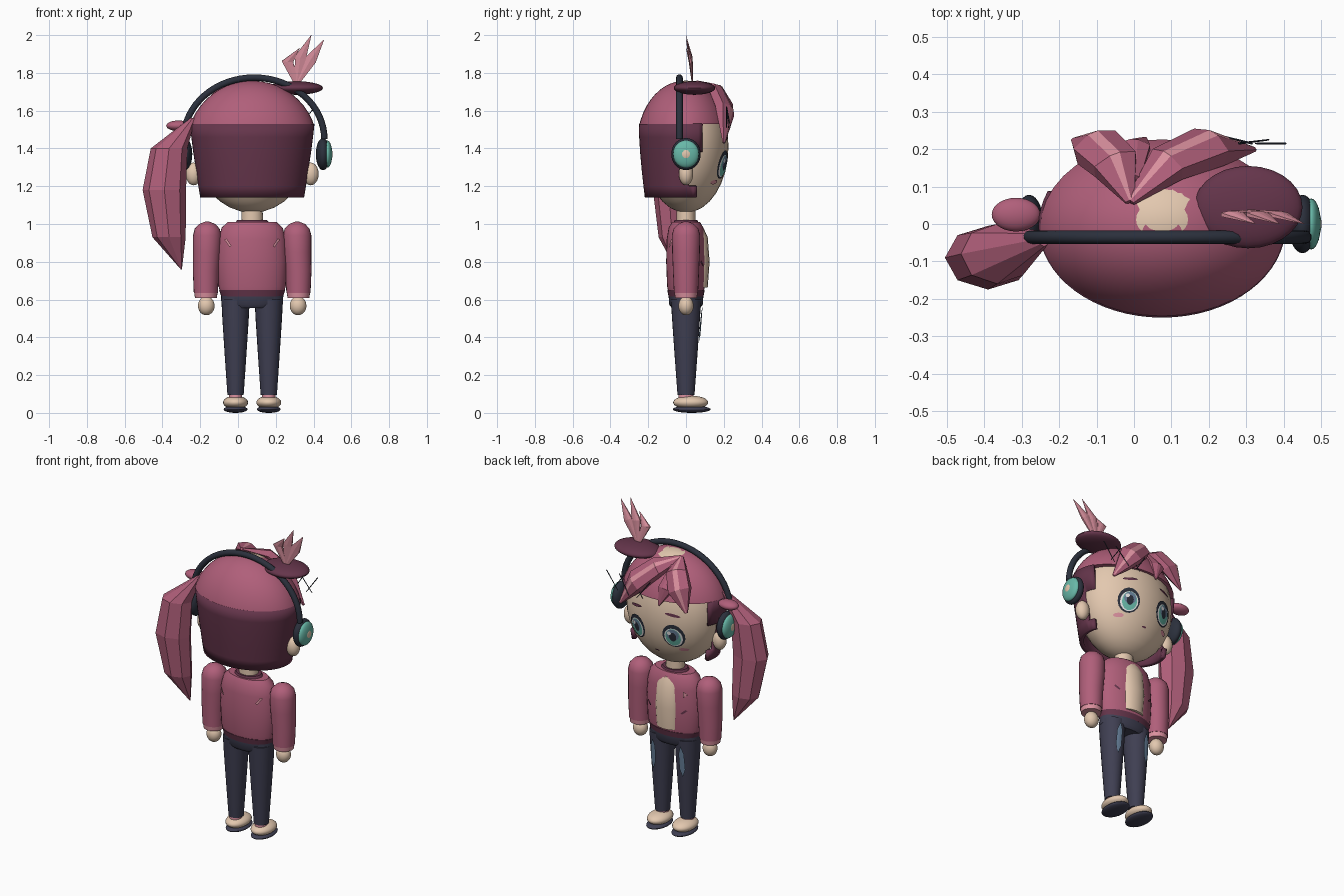
import bpy, bmesh
from math import sin, cos, pi, sqrt, radians
from mathutils import Vector

if "Cube" in bpy.data.objects:
    bpy.data.objects.remove(bpy.data.objects["Cube"])

CX = 0.075  # middle of the figure


def material(name, code):
    chan = [int(code[i:i + 2], 16) / 255 for i in (0, 2, 4)]
    col = [c / 12.92 if c < 0.04 else ((c + 0.055) / 1.055) ** 2.4 for c in chan] + [1]
    m = bpy.data.materials.new(name)
    m.use_nodes = True
    m.diffuse_color = col
    m.node_tree.nodes["Principled BSDF"].inputs["Base Color"].default_value = col
    return m


ROSE, PLUM = material("rose", "B05F7A"), material("plum", "65354B")
CREAM, NAVY = material("cream", "E3C8AF"), material("navy", "3F3F52")
COAL, TEAL = material("charcoal", "2B303C"), material("teal", "68B8A8")
PINK, SLATE = material("light pink", "DB919F"), material("slate blue", "67809A")
WHITE = material("white", "F2F2F2")


def finish(name, bm, mats, smooth=True):
    bmesh.ops.recalc_face_normals(bm, faces=bm.faces)
    me = bpy.data.meshes.new(name)
    bm.to_mesh(me)
    bm.free()
    ob = bpy.data.objects.new(name, me)
    bpy.context.collection.objects.link(ob)
    for m in mats:
        me.materials.append(m)
    if smooth:
        bpy.ops.object.select_all(action='DESELECT')
        ob.select_set(True)
        bpy.context.view_layer.objects.active = ob
        bpy.ops.object.shade_smooth_by_angle(angle=radians(40))
    return ob


def skin(bm, rings, caps=True):
    """Join rings of points into a tube."""
    loops = [[bm.verts.new(p) for p in r] for r in rings]
    n = len(loops[0])
    for a, b in zip(loops, loops[1:]):
        for i in range(n):
            f = bm.faces.new((a[i], a[(i + 1) % n], b[(i + 1) % n], b[i]))
            f.material_index = 1 if i == 0 else 0
    if caps:
        bm.faces.new(loops[0])
        bm.faces.new(loops[-1])


def loft(name, mat, rings, n=24, smooth=True):
    """Horizontal elliptical rings: x, y, z, half width, half depth."""
    bm = bmesh.new()
    skin(bm, [[(x + rx * cos(2 * pi * i / n), y + ry * sin(2 * pi * i / n), z)
               for i in range(n)] for x, y, z, rx, ry in rings])
    return finish(name, bm, [mat, mat], smooth)


def sweep(name, mats, path, radii, ref, flat=0.6):
    """Faceted lock along a path, with a narrow strip on its outer ridge."""
    bm, pts, rings = bmesh.new(), [Vector(p) for p in path], []
    for i, (p, r) in enumerate(zip(pts, radii)):
        t = (pts[min(i + 1, len(pts) - 1)] - pts[max(i - 1, 0)]).normalized()
        n = Vector(ref)
        n = (n - t * n.dot(t)).normalized()
        b = t.cross(n)
        rings.append([p + r * (b * cos(radians(a)) + n * sin(radians(a)) * flat)
                      for a in (78, 102, 150, 210, 270, 330, 390)])
    skin(bm, rings)
    return finish(name, bm, mats, False)


def ball(name, mat, c, r):
    bm = bmesh.new()
    bmesh.ops.create_uvsphere(bm, u_segments=28, v_segments=16, radius=1)
    for v in bm.verts:
        v.co = Vector(c) + Vector([a * b for a, b in zip(v.co, r)])
    return finish(name, bm, [mat])


def patch(name, mat, surf, x, z, rx, rz, lift=0.004, tilt=0, n=16):
    """Thin painted plate that follows a surface y = surf(x, z)."""
    bm, loops, s = bmesh.new(), [], 1 if lift > 0 else -1
    for k in (0.02, 0.5, 1):
        ring = []
        for i in range(n):
            a = 2 * pi * (i + 0.5) / n
            u, w = k * rx * cos(a), k * rz * sin(a)
            px, pz = x + u * cos(tilt) - w * sin(tilt), z + u * sin(tilt) + w * cos(tilt)
            ring.append((px, s * surf(px, pz) + lift, pz))
        loops.append(ring)
    skin(bm, loops, False)
    bm.normal_update()
    if sum(f.normal.y for f in bm.faces) * s < 0:
        bmesh.ops.reverse_faces(bm, faces=bm.faces)
    return finish(name, bm, [mat, mat])


def face_y(x, z):
    return 0.225 * sqrt(max(0.01, 1 - ((x - CX) / 0.305) ** 2 - ((z - 1.41) / 0.35) ** 2))


def torso_y(x, z):
    return 0.105 * sqrt(max(0.01, 1 - ((x - CX) / 0.185) ** 2))


# Head and neck
ball("head", CREAM, (CX, 0, 1.41), (0.305, 0.225, 0.35))
loft("neck", CREAM, [(CX, 0, 0.98, 0.058, 0.05), (CX, 0, 1.1, 0.055, 0.05)])

# Hair cap: upper part of an ellipsoid
bm = bmesh.new()
bmesh.ops.create_uvsphere(bm, u_segments=40, v_segments=24, radius=1)
for v in bm.verts:
    v.co = Vector((CX + 0.345 * v.co.x, -0.01 + 0.25 * v.co.y, 1.42 + 0.338 * v.co.z))
cut = bmesh.ops.bisect_plane(bm, geom=bm.verts[:] + bm.edges[:] + bm.faces[:],
                             plane_co=(0, 0, 1.53), plane_no=(0, 0, 1), clear_inner=True)
bmesh.ops.contextual_create(bm, geom=[e for e in cut["geom_cut"] if isinstance(e, bmesh.types.BMEdge)])
finish("hair_cap", bm, [ROSE])

# Back hair: tapered shell, open at the face with a stepped edge
bm = bmesh.new()
N = 64
levels = [(1.53, 0.33, 0.245), (1.46, 0.322, 0.243), (1.38, 0.312, 0.238),
          (1.29, 0.298, 0.23), (1.2, 0.285, 0.22), (1.14, 0.275, 0.213)]
skin(bm, [[(CX + rx * cos(2 * pi * i / N), -0.005 + ry * sin(2 * pi * i / N), z)
           for i in range(N)] for z, rx, ry in levels], False)
front = []
for f in bm.faces:
    f.material_index = 0
    c = f.calc_center_median()
    if c.y > (0.085 if c.z > 1.38 else 0.02 if c.z > 1.2 else 0.055):
        front.append(f)
bmesh.ops.delete(bm, geom=front, context='FACES')
shell = finish("back_hair", bm, [PLUM])
mod = shell.modifiers.new("thickness", 'SOLIDIFY')
mod.thickness, mod.offset = 0.025, -1

# Fringe locks
sweep("fringe_right", [ROSE, PINK], [(-0.01, 0.06, 1.75), (-0.05, 0.16, 1.7), (-0.1, 0.205, 1.62), (-0.16, 0.225, 1.5)],
      (0.015, 0.07, 0.075, 0.01), (-0.2, 1, 0.6))
sweep("fringe_left", [ROSE, PINK], [(-0.01, 0.06, 1.75), (0.09, 0.16, 1.7), (0.2, 0.205, 1.6), (0.32, 0.2, 1.43)],
      (0.015, 0.065, 0.075, 0.01), (0.2, 1, 0.6))
sweep("fringe_middle", [ROSE, ROSE], [(0.0, 0.12, 1.72), (0.0, 0.2, 1.6), (0.03, 0.23, 1.5)],
      (0.02, 0.05, 0.005), (0, 1, 0.4))

# Loose dark strands by the fringe
for i in range(6):
    x, lean = 0.14 + 0.045 * i, 0.04 * (-1) ** i
    sweep("loose_strand", [COAL, COAL], [(x - lean, 0.215, 1.62), (x + lean, 0.235 - 0.01 * (i % 3), 1.51)],
          (0.003, 0.002), (0, 1, 0), 1)

# Side ponytail and its tie
loft("ponytail", ROSE, [(-0.24, -0.04, 1.56, 0.015, 0.02), (-0.365, -0.08, 1.4, 0.097, 0.08),
                        (-0.39, -0.09, 1.18, 0.115, 0.085), (-0.365, -0.075, 0.93, 0.088, 0.07),
                        (-0.3, -0.05, 0.76, 0.003, 0.003)], 8, False)
ball("hair_tie", ROSE, (-0.315, 0.025, 1.52), (0.065, 0.045, 0.028))

# Small hat with leaf plumes
ball("hat", PLUM, (0.305, 0.045, 1.72), (0.145, 0.11, 0.036))
for mid, tip in (((0.262, 1.86), (0.325, 1.93)), ((0.33, 1.88), (0.388, 2.0)), ((0.385, 1.87), (0.455, 1.975))):
    sweep("plume", [PINK, PINK], [(0.31, 0.035, 1.74), (mid[0], 0.025, mid[1]), (tip[0], 0.0, tip[1])],
          (0.012, 0.035, 0.001), (0, 1, 0), 0.3)

# Headphone band
arc = bpy.data.curves.new("headphone_band", 'CURVE')
arc.dimensions, arc.bevel_depth, arc.bevel_resolution = '3D', 0.018, 3
line = arc.splines.new('POLY')
line.points.add(32)
for i, p in enumerate(line.points):
    a = pi * i / 32
    p.co = (0.085 + 0.372 * cos(a), -0.035, 1.45 + 0.325 * sin(a), 1)
arc.materials.append(COAL)
bpy.context.collection.objects.link(bpy.data.objects.new("headphone_band", arc))

# Paired parts
for s, side in ((-1, "right_"), (1, "left_")):
    # Headphone cups and ears
    ball(side + "ear_cup", COAL, (0.085 + s * 0.365, 0, 1.37), (0.038, 0.078, 0.085))
    ball(side + "cup_disc", TEAL, (0.085 + s * 0.388, 0, 1.37), (0.026, 0.068, 0.072))
    ball(side + "cup_centre", CREAM, (0.085 + s * 0.4, 0, 1.37), (0.016, 0.034, 0.036))
    ball(side + "ear", CREAM, (CX + s * 0.31, 0, 1.265), (0.042, 0.038, 0.06))

    # Eyes, brows and cheeks
    ex = CX + s * 0.125
    patch(side + "eye_rim", COAL, face_y, ex, 1.315, 0.064, 0.076)
    patch(side + "eye_white", WHITE, face_y, ex, 1.307, 0.052, 0.06, 0.006)
    patch(side + "iris", TEAL, face_y, ex, 1.308, 0.043, 0.056, 0.008)
    patch(side + "iris_shade", SLATE, face_y, ex, 1.325, 0.035, 0.036, 0.009)
    patch(side + "pupil", COAL, face_y, ex, 1.312, 0.02, 0.03, 0.0105)
    patch(side + "eye_glint", WHITE, face_y, ex + 0.018, 1.336, 0.012, 0.012, 0.012)
    patch(side + "brow", PLUM, face_y, ex, 1.45, 0.045, 0.009, 0.005, -s * 0.15)
    patch(side + "cheek", PINK, face_y, CX + s * 0.165, 1.222, 0.026, 0.012)

    # Arms
    ax = CX + s * 0.24
    loft(side + "sleeve", ROSE, [(ax + dx * s, 0, z, r, r) for dx, z, r in
         ((0.005, 0.635, 0.064), (0.005, 0.75, 0.069), (0, 0.85, 0.073), (-0.002, 0.94, 0.075),
          (-0.002, 0.975, 0.066), (-0.002, 1.0, 0.042), (-0.002, 1.012, 0.012))])
    loft(side + "cuff", PINK, [(ax + 0.005 * s, 0, 0.608, 0.058, 0.058), (ax + 0.005 * s, 0, 0.64, 0.062, 0.062)])
    ball(side + "hand", CREAM, (ax + 0.003 * s, 0, 0.567), (0.044, 0.04, 0.05))

    # Legs and shoes
    lx = CX + s * 0.088
    loft(side + "trouser_leg", NAVY, [(lx, 0, 0.095, 0.043, 0.045), (lx, 0, 0.3, 0.057, 0.06),
                                      (lx, 0, 0.5, 0.07, 0.074), (lx, 0, 0.6, 0.075, 0.08)])
    loft(side + "ankle", PINK, [(lx, 0, 0.06, 0.035, 0.042), (lx, 0, 0.105, 0.035, 0.04)])
    ball(side + "shoe", CREAM, (lx, 0.025, 0.055), (0.066, 0.093, 0.036))
    ball(side + "sole", NAVY, (lx, 0.03, 0.019), (0.063, 0.1, 0.019))

    def leg_y(x, z):
        r = 0.038 + 0.073 * z
        return r * 1.05 * sqrt(max(0.01, 1 - ((x - lx) / r) ** 2))
    patch(side + "trouser_fade", SLATE, leg_y, lx + s * 0.012, 0.47, 0.02, 0.1, 0.005, 0.03 * s, 6)

    # Jacket marks, back and front
    patch(side + "back_mark", PINK, torso_y, CX + s * 0.128, 0.9, 0.009, 0.034, -0.006, -s * 0.6, 4)
    patch(side + "front_mark", PLUM, torso_y, CX + s * 0.12, 0.79, 0.026, 0.008, 0.006, s * 0.7, 4)
patch("mouth", PLUM, face_y, CX, 1.19, 0.014, 0.005)
patch("jacket_badge", PINK, torso_y, CX - 0.125, 0.9, 0.017, 0.022, 0.006, 0, 3)

# Jacket, shirt, hem, collar and hips
loft("jacket", ROSE, [(CX, 0, 0.635, 0.168, 0.093), (CX, 0, 0.67, 0.178, 0.1), (CX, 0, 0.8, 0.185, 0.105),
                      (CX, 0, 0.92, 0.178, 0.102), (CX, 0, 0.98, 0.162, 0.092), (CX, 0, 1.01, 0.13, 0.075)], 32)
loft("shirt_front", CREAM, [(CX, 0.07, 0.665, 0.075, 0.045), (CX, 0.07, 0.8, 0.083, 0.055),
                            (CX, 0.065, 0.93, 0.078, 0.05), (CX, 0.055, 0.985, 0.062, 0.035)], 16)
loft("jacket_hem", PLUM, [(CX, 0, 0.615, 0.163, 0.092), (CX, 0, 0.65, 0.175, 0.099)], 32)
loft("collar", PLUM, [(CX, 0, 1.0, 0.095, 0.068), (CX, 0, 1.022, 0.078, 0.06)])
loft("hips", NAVY, [(CX, 0, 0.555, 0.13, 0.075), (CX, 0, 0.575, 0.163, 0.09), (CX, 0, 0.625, 0.165, 0.092)], 32)
